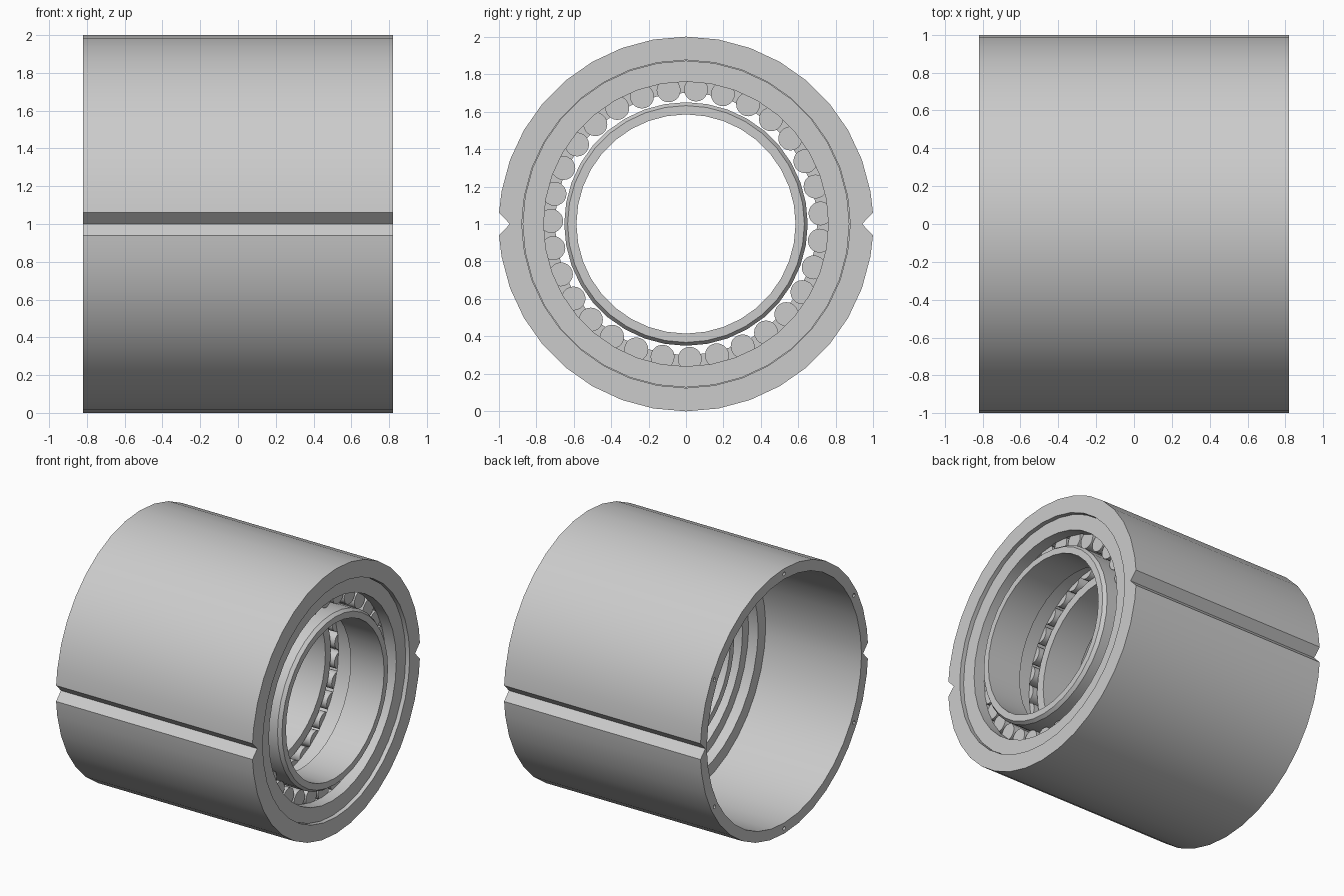
import bpy, bmesh, math
from mathutils import Matrix, Vector

if "Cube" in bpy.data.objects:
    bpy.data.objects.remove(bpy.data.objects["Cube"], do_unlink=True)

LENGTH_END = 0.82      # half length of the housing
AXIS_Z = 1.0           # height of the centre line
BEARING_MID = 0.425    # middle plane of the bearing along x

steel = bpy.data.materials.new("grey steel")
steel.use_nodes = True
steel.diffuse_color = (0.6, 0.6, 0.6, 1)
steel.node_tree.nodes["Principled BSDF"].inputs["Base Color"].default_value = (0.6, 0.6, 0.6, 1)


def finish(bm, name):
    bmesh.ops.recalc_face_normals(bm, faces=bm.faces)
    mesh = bpy.data.meshes.new(name)
    bm.to_mesh(mesh)
    bm.free()
    mesh.materials.append(steel)
    obj = bpy.data.objects.new(name, mesh)
    bpy.context.collection.objects.link(obj)
    return obj


def smooth(obj):
    bpy.ops.object.select_all(action="DESELECT")
    obj.select_set(True)
    bpy.context.view_layer.objects.active = obj
    bpy.ops.object.shade_smooth_by_angle(angle=math.radians(30))


def lathe(name, profile, angles, radius_at=lambda r, a: r):
    """Revolve a closed (x, radius) profile about the x axis."""
    bm = bmesh.new()
    rings = []
    for a in angles:
        ring = []
        for x, r in profile:
            rr = radius_at(r, a)
            ring.append(bm.verts.new((x, rr * math.cos(a), AXIS_Z + rr * math.sin(a))))
        rings.append(ring)
    for i, ring in enumerate(rings):
        nxt = rings[(i + 1) % len(rings)]
        for j in range(len(profile)):
            k = (j + 1) % len(profile)
            bm.faces.new((ring[j], ring[k], nxt[k], nxt[j]))
    return finish(bm, name)


def cylinders(name, spots, radius, depth, sides):
    """Cylinders lying along x, joined in one mesh."""
    bm = bmesh.new()
    turn = Matrix.Rotation(math.pi / 2, 4, "Y")
    for spot in spots:
        bmesh.ops.create_cone(bm, cap_ends=True, segments=sides, radius1=radius,
                              radius2=radius, depth=depth,
                              matrix=Matrix.Translation(spot) @ turn)
    return finish(bm, name)


def circle_spots(x, radius, count, start):
    return [Vector((x, radius * math.cos(a), AXIS_Z + radius * math.sin(a)))
            for a in (start + math.tau * i / count for i in range(count))]


def mirrored(profile):
    return [(2 * BEARING_MID - x, r) for x, r in profile]


even = [math.tau * i / 36 for i in range(36)]

# Housing sleeve with a V groove along each side
notch = math.asin(0.06)
grooved = sorted(even + [notch, math.pi - notch, math.pi + notch, math.tau - notch])


def groove(r, a):
    return 0.94 if r > 0.99 and abs(math.sin(a)) < 0.001 else r


housing = lathe("housing", [
    (-LENGTH_END, 1), (LENGTH_END, 1), (LENGTH_END, 0.875), (0.06, 0.875),
    (0.06, 0.83), (-0.02, 0.83), (-0.02, 0.92), (-LENGTH_END, 0.92)], grooved, groove)

# Six small screw holes in the open rim
holes = cylinders("hole_cutter", circle_spots(-LENGTH_END, 0.96, 6, math.pi / 6), 0.014, 0.2, 12)
cut = housing.modifiers.new("screw holes", "BOOLEAN")
cut.operation = "DIFFERENCE"
cut.solver = "EXACT"
cut.object = holes
bpy.context.view_layer.objects.active = housing
bpy.ops.object.modifier_apply(modifier=cut.name)
bpy.data.objects.remove(holes, do_unlink=True)
smooth(housing)

# Outer race: end lips, two roller tracks and a middle rib
half = [(0.79, 0.872), (0.79, 0.76), (0.70, 0.76), (0.70, 0.785), (0.50, 0.785), (0.50, 0.70)]
smooth(lathe("outer_race", half + mirrored(half)[::-1], even))

# Inner rings, chamfered at their outer ends
collar = [(0.81, 0.585), (0.81, 0.632), (0.785, 0.65), (0.53, 0.65), (0.53, 0.585)]
smooth(lathe("front_inner_ring", collar, even))
smooth(lathe("rear_inner_ring", mirrored(collar), even))

# Two rows of rollers
for name, x in (("front_rollers", 0.60), ("rear_rollers", 2 * BEARING_MID - 0.60)):
    smooth(cylinders(name, circle_spots(x, 0.72, 31, -math.pi / 2 + 0.028), 0.064, 0.199, 20))
